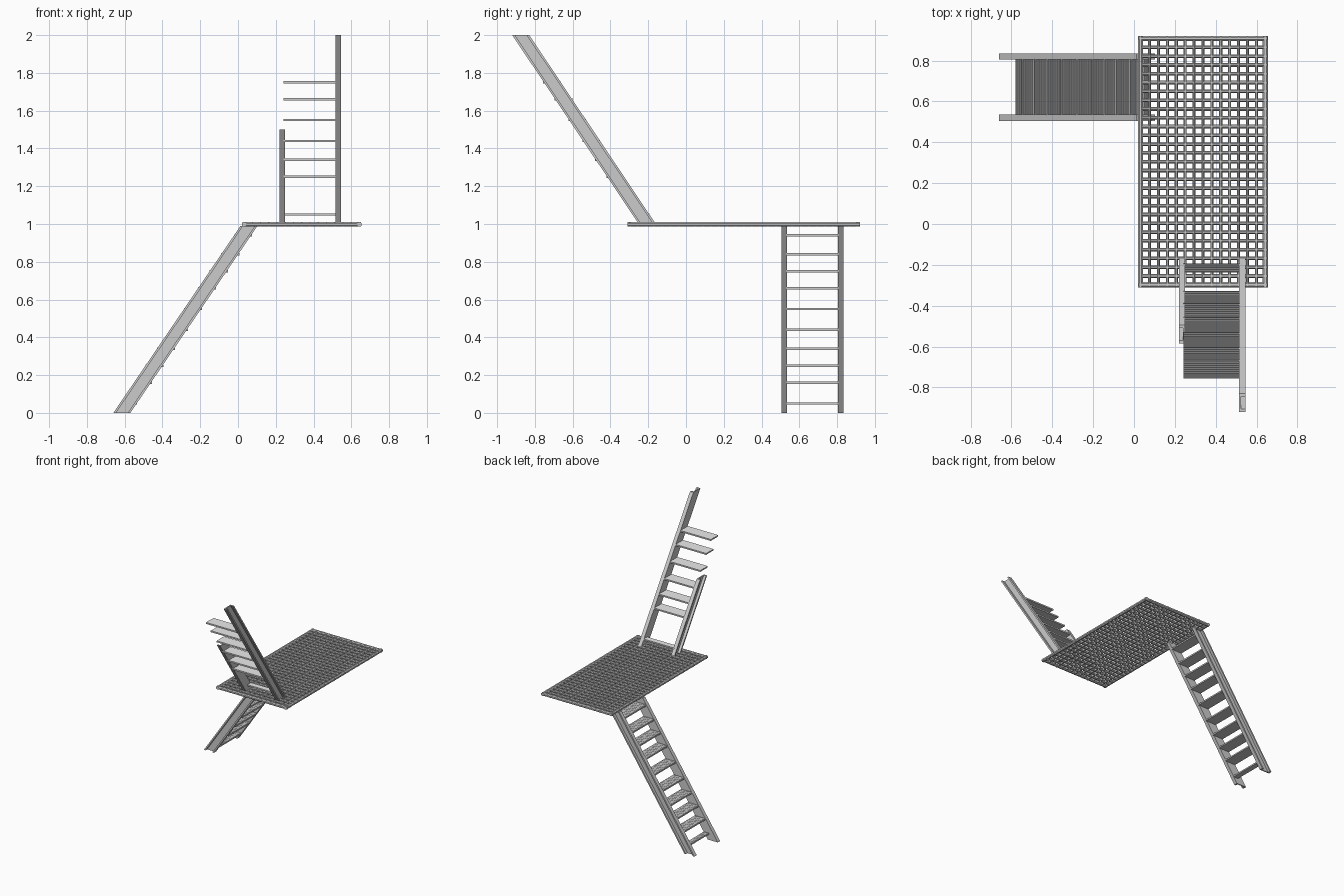
import bpy, bmesh, math
from mathutils import Vector

if "Cube" in bpy.data.objects:
    bpy.data.objects.remove(bpy.data.objects["Cube"])

LOWER = lambda run, across, z: Vector((run, across, z))     # climbs toward +x
UPPER = lambda run, across, z: Vector((across, -run, z))    # climbs toward -y


def loft(bm, rings):
    """Solid skin through matching rings of points, with capped ends."""
    vs = [[bm.verts.new(p) for p in ring] for ring in rings]
    n = len(vs[0])
    for a, b in zip(vs, vs[1:]):
        for i in range(n):
            j = (i + 1) % n
            bm.faces.new((a[i], a[j], b[j], b[i]))
    bm.faces.new(vs[0][::-1])
    bm.faces.new(vs[-1])


def finish(bm, name):
    bmesh.ops.recalc_face_normals(bm, faces=bm.faces)
    mesh = bpy.data.meshes.new(name)
    bm.to_mesh(mesh)
    bm.free()
    ob = bpy.data.objects.new(name, mesh)
    bpy.context.collection.objects.link(ob)
    return ob


def stringer(name, place, start, slope, z0, z1, inner, side):
    """Sloped C-channel, open outward, cut level at both ends."""
    w, t, f, d = 0.03, 0.009, 0.014, 0.09
    prof = [(0, 0), (d, 0), (d, w), (d - f, w), (d - f, t), (f, t), (f, w), (0, w)]
    bm = bmesh.new()
    loft(bm, [[place(start + slope * (z - z0) + r, inner + side * a, z)
               for r, a in prof] for z in (z0, z1)])
    finish(bm, name)


def tread(name, place, r0, r1, a0, a1, z):
    """Ribbed step plate."""
    n = max(4, round((r1 - r0) / 0.009)) * 2
    h, rib = 0.006, 0.003
    top = [(r0 + (r1 - r0) * i / n, z + h - (rib if i % 2 else 0)) for i in range(n + 1)]
    prof = top + [(r1, z - h), (r0, z - h)]
    bm = bmesh.new()
    loft(bm, [[place(r, a, zz) for r, zz in prof] for a in (a0, a1)])
    finish(bm, name)


def bar(bm, p, q, half_w, half_h, sides=8):
    """Horizontal rounded bar from p to q."""
    p, q = Vector(p), Vector(q)
    across = (q - p).normalized().cross(Vector((0, 0, 1)))
    k = 1 / math.cos(math.pi / sides)
    ring = [(k * math.cos(math.tau * (i + .5) / sides), k * math.sin(math.tau * (i + .5) / sides))
            for i in range(sides)]
    loft(bm, [[e + across * c * half_w + Vector((0, 0, s * half_h)) for c, s in ring]
              for e in (p, q)])


# Platform grating
X0, X1, Y0, Y1, Z = 0.02, 0.655, -0.31, 0.92, 0.998
COLS, ROWS, R = 14, 28, 0.0125
bm = bmesh.new()
for i in range(1, COLS):
    x = X0 + R + (X1 - X0 - 2 * R) * i / COLS
    bar(bm, (x, Y0 + .004, Z), (x, Y1 - .004, Z), 0.0075, 0.0115)
for j in range(1, ROWS):
    y = Y0 + R + (Y1 - Y0 - 2 * R) * j / ROWS
    bar(bm, (X0 + .004, y, Z), (X1 - .004, y, Z), 0.009, 0.0105)
finish(bm, "platform_grating")

# Platform border
bm = bmesh.new()
for x in (X0 + R, X1 - R):
    bar(bm, (x, Y0, Z), (x, Y1, Z), R, R)
for y in (Y0 + R, Y1 - R):
    bar(bm, (X0 + .004, y, Z), (X1 - .004, y, Z), R, R)
finish(bm, "platform_border")

# Lower stair
stringer("lower_stringer_front", LOWER, -0.66, 0.68, 0, 0.99, 0.535, -1)
stringer("lower_stringer_back", LOWER, -0.66, 0.68, 0, 0.99, 0.805, 1)
LEVELS = [0.05, 0.16, 0.25, 0.34, 0.44, 0.55, 0.66, 0.75, 0.84, 0.94]
for i, z in enumerate(LEVELS):
    edge = -0.66 + 0.68 * z
    r0 = -0.58 if i == 0 else edge
    tread(f"lower_tread_{i + 1}", LOWER, r0, edge + (0.09 if i == 0 else 0.096),
          0.533, 0.807, z)

# Upper stair, broken: short left stringer and one missing tread
stringer("upper_stringer_left", UPPER, 0.16, 0.67, 1.0, 1.5, 0.25, -1)
stringer("upper_stringer_right", UPPER, 0.16, 0.67, 1.0, 2.0, 0.515, 1)
for i, z in enumerate(LEVELS[:8]):
    if i == 1:
        continue
    edge = 0.16 + 0.67 * z
    tread(f"upper_tread_{i + 1}", UPPER, edge, edge + (0.045 if i == 0 else 0.094),
          0.242, 0.517, z + 1)
